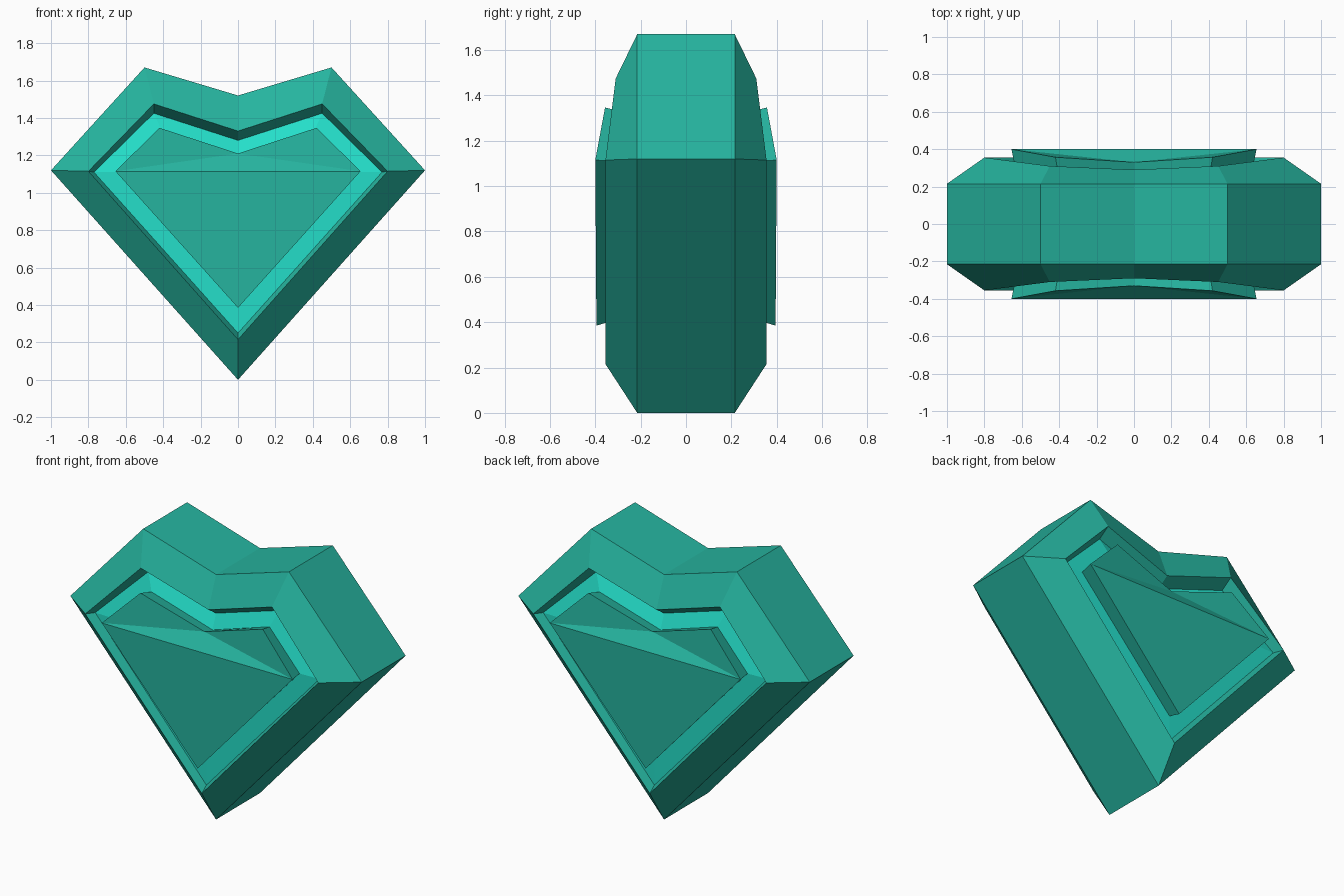
import bpy, bmesh

if "Cube" in bpy.data.objects:
    bpy.data.objects.remove(bpy.data.objects["Cube"])


def material(name, rgb):
    m = bpy.data.materials.new(name)
    m.diffuse_color = (*rgb, 1)
    m.use_nodes = True
    m.node_tree.nodes["Principled BSDF"].inputs["Base Color"].default_value = m.diffuse_color
    return m


teal = material("teal", (0.019, 0.455, 0.345))
bright = material("bright_turquoise", (0.018, 0.74, 0.59))

# Each ring: bottom tip, side corner, top lobe, centre notch as (x, depth, z)
OUTER = [(0, .215, 0), (1, .215, 1.12), (.5, .215, 1.67), (0, .215, 1.52)]
RIM = [(0, .355, .215), (.8, .355, 1.115), (.45, .31, 1.475), (0, .29, 1.33)]
GROOVE = [(0, .31, .25), (.77, .30, 1.11), (.45, .235, 1.425), (0, .215, 1.28)]
BASE = [(0, .31, .41), (.636, .305, 1.11), (.405, .27, 1.325), (0, .25, 1.19)]
PLATE = [(0, .395, .385), (.655, .40, 1.115), (.42, .357, 1.347), (0, .33, 1.21)]

bm = bmesh.new()


def ring(points, side):
    """Heart outline mirrored in x, on the front (-1) or back (+1)."""
    full = points + [(-x, y, z) for x, y, z in (points[2], points[1])]
    return [bm.verts.new((x, side * y, z)) for x, y, z in full]


def bridge(a, b, mat=0):
    for i in range(6):
        j = (i + 1) % 6
        bm.faces.new((a[i], a[j], b[j], b[i])).material_index = mat


# Bevelled rim, groove with bright floor, and raised plate on each side
edges = []
for side in (-1, 1):
    outer, rim, groove, base, plate = [ring(p, side) for p in (OUTER, RIM, GROOVE, BASE, PLATE)]
    bridge(outer, rim)
    bridge(rim, groove)
    bridge(groove, base, 1)
    bridge(base, plate)
    # plate facets
    b, r, tr, c, tl, l = plate
    for tri in ((b, r, l), (l, r, c), (r, tr, c), (l, c, tl)):
        bm.faces.new(tri)
    edges.append(outer)
# Outer band joining front and back
bridge(*edges)

bmesh.ops.recalc_face_normals(bm, faces=bm.faces)
mesh = bpy.data.meshes.new("heart_gem")
bm.to_mesh(mesh)
bm.free()
mesh.materials.append(teal)
mesh.materials.append(bright)
bpy.context.collection.objects.link(bpy.data.objects.new("heart_gem", mesh))
